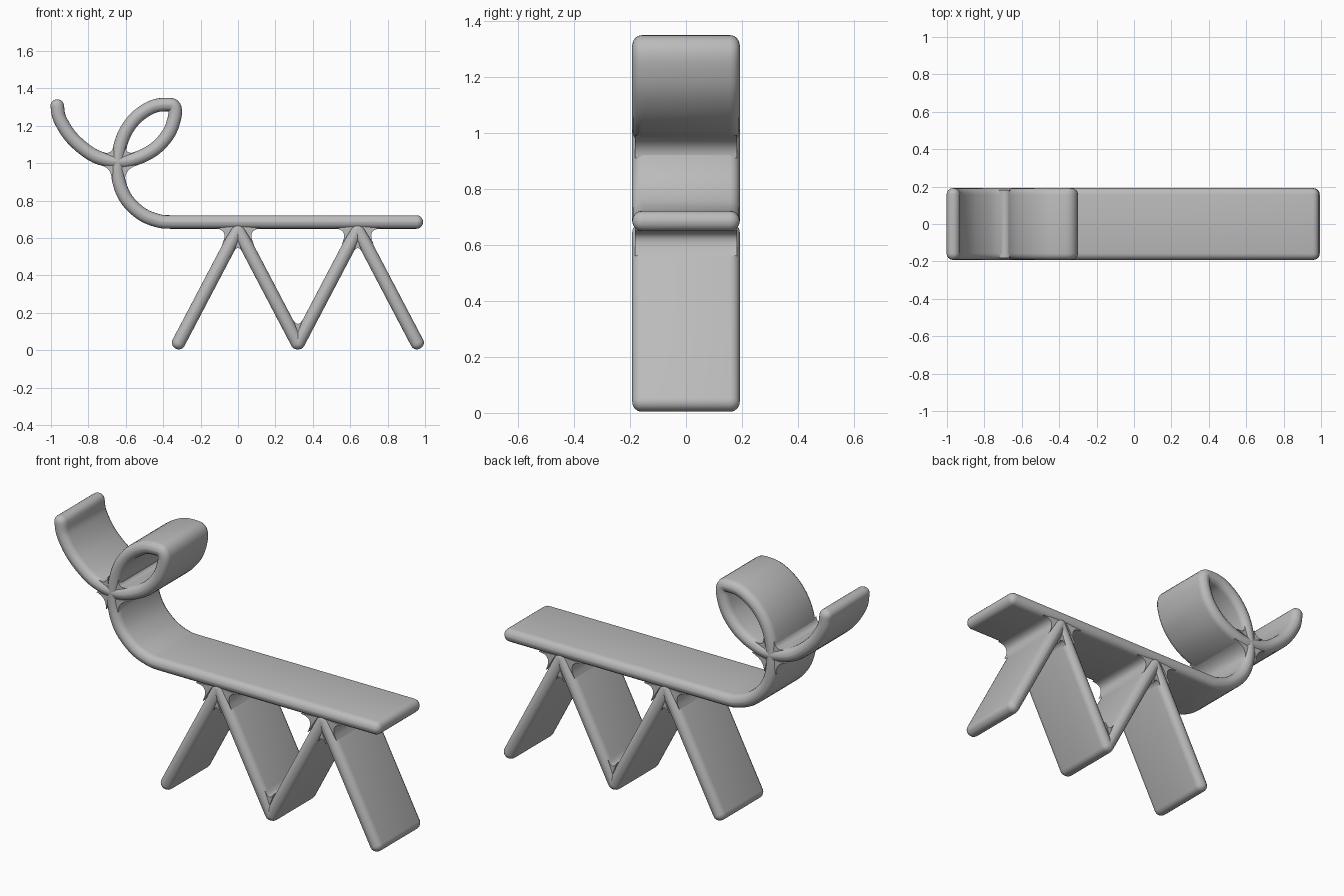
import bpy, bmesh, math
from mathutils import Vector

cube = bpy.data.objects.get("Cube")
if cube:
    bpy.data.objects.remove(cube)

grey = bpy.data.materials.new("plain grey")
grey.use_nodes = True
colour = (0.5, 0.5, 0.5, 1)
grey.diffuse_color = colour
grey.node_tree.nodes["Principled BSDF"].inputs["Base Color"].default_value = colour

HALF_WIDTH, HALF_THICK, ROUND = 0.192, 0.036, 0.034


def finish(name, bm):
    bmesh.ops.recalc_face_normals(bm, faces=bm.faces)
    mesh = bpy.data.meshes.new(name)
    bm.to_mesh(mesh)
    bm.free()
    mesh.materials.append(grey)
    obj = bpy.data.objects.new(name, mesh)
    bpy.context.collection.objects.link(obj)
    bpy.ops.object.select_all(action='DESELECT')
    obj.select_set(True)
    bpy.context.view_layer.objects.active = obj
    bpy.ops.object.shade_smooth_by_angle(angle=math.radians(40))
    return obj


def spline(points, steps=5):
    """Catmull-Rom curve through the points."""
    p = [Vector(q) for q in points]
    p = [p[0] * 2 - p[1]] + p + [p[-1] * 2 - p[-2]]
    out = []
    for a, b, c, d in zip(p, p[1:], p[2:], p[3:]):
        for i in range(steps):
            t = i / steps
            out.append(0.5 * (2 * b + (c - a) * t + (2 * a - 5 * b + 4 * c - d) * t * t
                              + (3 * b - a - 3 * c + d) * t ** 3))
    return out + [p[-2]]


def section(inset):
    """Rounded slat cross-section as (y, offset) pairs."""
    r = ROUND - inset + 0.001
    w, h = HALF_WIDTH - inset - r, HALF_THICK - inset - r
    ring = []
    for quarter, (sy, sz) in enumerate([(1, 1), (-1, 1), (-1, -1), (1, -1)]):
        for k in range(5):
            a = math.pi / 2 * (quarter + k / 4)
            ring.append((sy * w + r * math.cos(a), sz * h + r * math.sin(a)))
    return ring


def ribbon(name, path):
    """Sweep the slat along a path in the xz plane, with rounded ends."""
    tangents = [(path[min(i + 1, len(path) - 1)] - path[max(i - 1, 0)]).normalized()
                for i in range(len(path))]
    stations = [(p, t, 0) for p, t in zip(path, tangents)]
    arcs = [math.pi / 2 * k / 5 for k in range(1, 6)]
    for end, sign in ((0, -1), (-1, 1)):
        cap = [(path[end] + tangents[end] * sign * ROUND * math.sin(a),
                tangents[end], ROUND * (1 - math.cos(a))) for a in arcs]
        stations = cap[::-1] + stations if sign < 0 else stations + cap
    bm = bmesh.new()
    rings = []
    for p, t, inset in stations:
        rings.append([bm.verts.new((p.x - t.y * o, y, p.y + t.x * o))
                      for y, o in section(inset)])
    for a, b in zip(rings, rings[1:]):
        for i in range(len(a)):
            j = (i + 1) % len(a)
            bm.faces.new((a[i], a[j], b[j], b[i]))
    bm.faces.new(rings[0])
    bm.faces.new(rings[-1])
    return finish(name, bm)


def fillet(name, corner, start, end):
    """Concave filler between two slats that meet at a corner."""
    c, a, b = Vector(corner), Vector(start), Vector(end)
    deep = c + (c - (a + b) / 2).normalized() * 0.02
    curve = [a * (1 - t) ** 2 + c * 2 * t * (1 - t) + b * t * t
             for t in [i / 8 for i in range(9)]]
    bm = bmesh.new()
    sides = [[bm.verts.new((p.x, y, p.y)) for p in [deep] + curve]
             for y in (-0.183, 0.183)]
    for s in sides:
        bm.faces.new(s)
    n = len(sides[0])
    for i in range(n):
        j = (i + 1) % n
        bm.faces.new((sides[0][i], sides[0][j], sides[1][j], sides[1][i]))
    return finish(name, bm)


# Seat that curves up into a neck, loops round and ends in a raised lip
seat = [Vector((0.955, 0.685)), Vector((0.3, 0.685)), Vector((-0.3, 0.685))]
scroll = [(-0.36, 0.685), (-0.42, 0.69), (-0.51, 0.725), (-0.595, 0.805),
          (-0.638, 0.91), (-0.641, 1.03), (-0.61, 1.15), (-0.545, 1.243),
          (-0.455, 1.302), (-0.375, 1.313), (-0.341, 1.302), (-0.338, 1.25),
          (-0.37, 1.16), (-0.44, 1.08), (-0.53, 1.03), (-0.62, 1.008),
          (-0.715, 1.02), (-0.795, 1.055), (-0.89, 1.137), (-0.952, 1.235),
          (-0.967, 1.307)]
ribbon("seat_and_scroll", seat + spline(scroll))

# Two splayed leg pairs whose middle legs meet at the floor
for label, x in (("front", 0.0), ("rear", 0.64)):
    for side, s in (("right", -1), ("left", 1)):
        top, foot = Vector((x, 0.645)), Vector((x + s * 0.318, 0.039))
        ribbon(f"{label}_leg_{side}", [top, top.lerp(foot, 0.5), foot])
        fillet(f"{label}_leg_{side}_fillet", (x + s * 0.042, 0.65),
               (x + s * 0.13, 0.651), (x + s * 0.088, 0.56))
    fillet(f"{label}_leg_crotch", (x, 0.567), (x - 0.023, 0.525), (x + 0.023, 0.525))
fillet("foot_crotch", (0.32, 0.116), (0.293, 0.165), (0.347, 0.165))

# Blends where the loop crosses the neck
fillet("neck_lip_fillet", (-0.675, 0.975), (-0.735, 0.988), (-0.676, 0.91))
fillet("neck_loop_fillet", (-0.605, 0.97), (-0.53, 0.993), (-0.604, 0.91))
fillet("lip_loop_fillet", (-0.673, 1.046), (-0.72, 1.057), (-0.666, 1.09))
fillet("loop_inner_fillet", (-0.604, 1.045), (-0.6, 1.09), (-0.55, 1.058))
